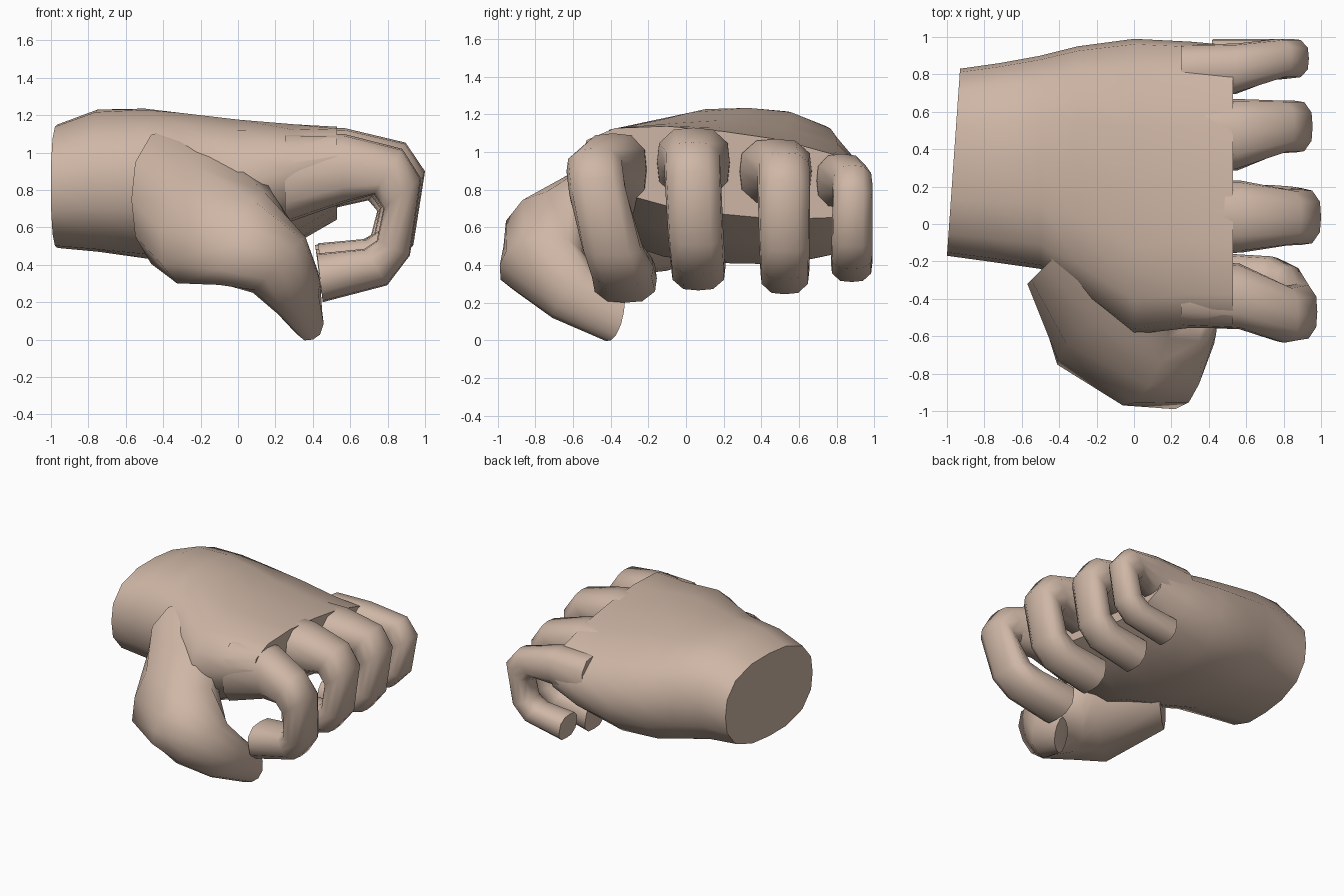
import bpy, bmesh, math
from mathutils import Vector

if "Cube" in bpy.data.objects:
    bpy.data.objects.remove(bpy.data.objects["Cube"])

skin = bpy.data.materials.new("skin")
skin.diffuse_color = (0.62, 0.47, 0.38, 1)
skin.use_nodes = True
skin.node_tree.nodes["Principled BSDF"].inputs["Base Color"].default_value = skin.diffuse_color


def loft(name, rings, power, sides=12):
    """Skin a closed tube through rings of (centre, half-axis u, half-axis v)."""
    bm = bmesh.new()
    loops = []
    for c, u, v in rings:
        c, u, v = Vector(c), Vector(u), Vector(v)
        loop = []
        for i in range(sides):
            a = math.tau * i / sides
            ca, sa = math.cos(a), math.sin(a)
            k = (abs(ca) ** power + abs(sa) ** power) ** (-1 / power)
            loop.append(bm.verts.new(c + u * ca * k + v * sa * k))
        loops.append(loop)
    for a, b in zip(loops, loops[1:]):
        for i in range(sides):
            j = (i + 1) % sides
            bm.faces.new((a[i], a[j], b[j], b[i]))
    bm.faces.new(loops[0])
    bm.faces.new(loops[-1])
    bmesh.ops.recalc_face_normals(bm, faces=bm.faces)
    me = bpy.data.meshes.new(name)
    bm.to_mesh(me)
    bm.free()
    me.materials.append(skin)
    ob = bpy.data.objects.new(name, me)
    bpy.context.collection.objects.link(ob)
    bpy.ops.object.select_all(action='DESELECT')
    ob.select_set(True)
    bpy.context.view_layer.objects.active = ob
    bpy.ops.object.shade_smooth_by_angle(angle=math.radians(55))
    return ob


# Wrist and palm, from the cut wrist to the knuckle line
loft("palm", [
    ((-.965, .33, .82), (.035, .50, 0), (0, 0, .33)),
    ((-.75, .33, .85), (.03, .53, 0), (0, 0, .38)),
    ((-.50, .33, .835), (0, .57, -.02), (0, 0, .40)),
    ((-.30, .29, .81), (0, .66, -.04), (0, 0, .40)),
    ((0, .20, .79), (0, .79, -.05), (0, 0, .38)),
    ((.30, .21, .83), (0, .765, -.08), (0, 0, .30)),
    ((.53, .20, .89), (0, .755, -.09), (0, 0, .22)),
], 2.6, 16)

# Thumb with its fleshy base, curving out, forward and down to the tip
loft("thumb", [
    ((-.35, -.10, .75), (-.22, -.22, 0), (0, 0, .38)),
    ((-.14, -.50, .66), (-.27, -.22, -.08), (.05, .10, .35)),
    ((.04, -.72, .54), (-.10, -.25, -.04), (.10, -.02, .25)),
    ((.22, -.77, .40), (0, -.22, 0), (.14, .03, .15)),
    ((.32, -.60, .25), (0, -.11, -.11), (.12, .02, .06)),
    ((.37, -.38, .12), (.03, -.02, -.12), (.08, .05, .03)),
], 2.4)

# Curl of a finger in side view: outer and inner (x, z) points, base to tip
CURL = [((.25, 1.10), (.25, .62)), ((.56, 1.10), (.56, .73)),
        ((.87, 1.02), (.72, .775)), ((.97, .86), (.77, .70)),
        ((.91, .45), (.735, .53)), ((.79, .29), (.67, .485)),
        ((.45, .20), (.42, .46))]
BLEND = [0, .15, 1, 1.1, 1.6, 1.9, 2]


def finger(name, reach, low, high, spans):
    """spans: (y centre, half width) at base, knuckle bend and tip."""
    def place(p):
        x = .25 + (p[0] - .25) * (reach - .25) / .72
        return x, low + (p[1] - .2) * (high - low) / .9
    rings = []
    for (outer, inner), t in zip(CURL, BLEND):
        i = min(int(t), 1)
        y, w = (a + (b - a) * (t - i) for a, b in zip(spans[i], spans[i + 1]))
        (ox, oz), (ix, iz) = place(outer), place(inner)
        rings.append((((ox + ix) / 2, y, (oz + iz) / 2), (0, w, 0),
                      ((ox - ix) / 2, 0, (oz - iz) / 2)))
    loft(name, rings, 3)


# Four curled fingers
finger("index_finger", .98, .20, 1.10, [(-.37, .18), (-.485, .15), (-.325, .17)])
finger("middle_finger", 1.0, .265, 1.13, [(.04, .20), (.035, .15), (.065, .145)])
finger("ring_finger", .955, .245, 1.07, [(.47, .20), (.52, .14), (.525, .13)])
finger("little_finger", .935, .31, .99, [(.82, .14), (.885, .105), (.88, .11)])
